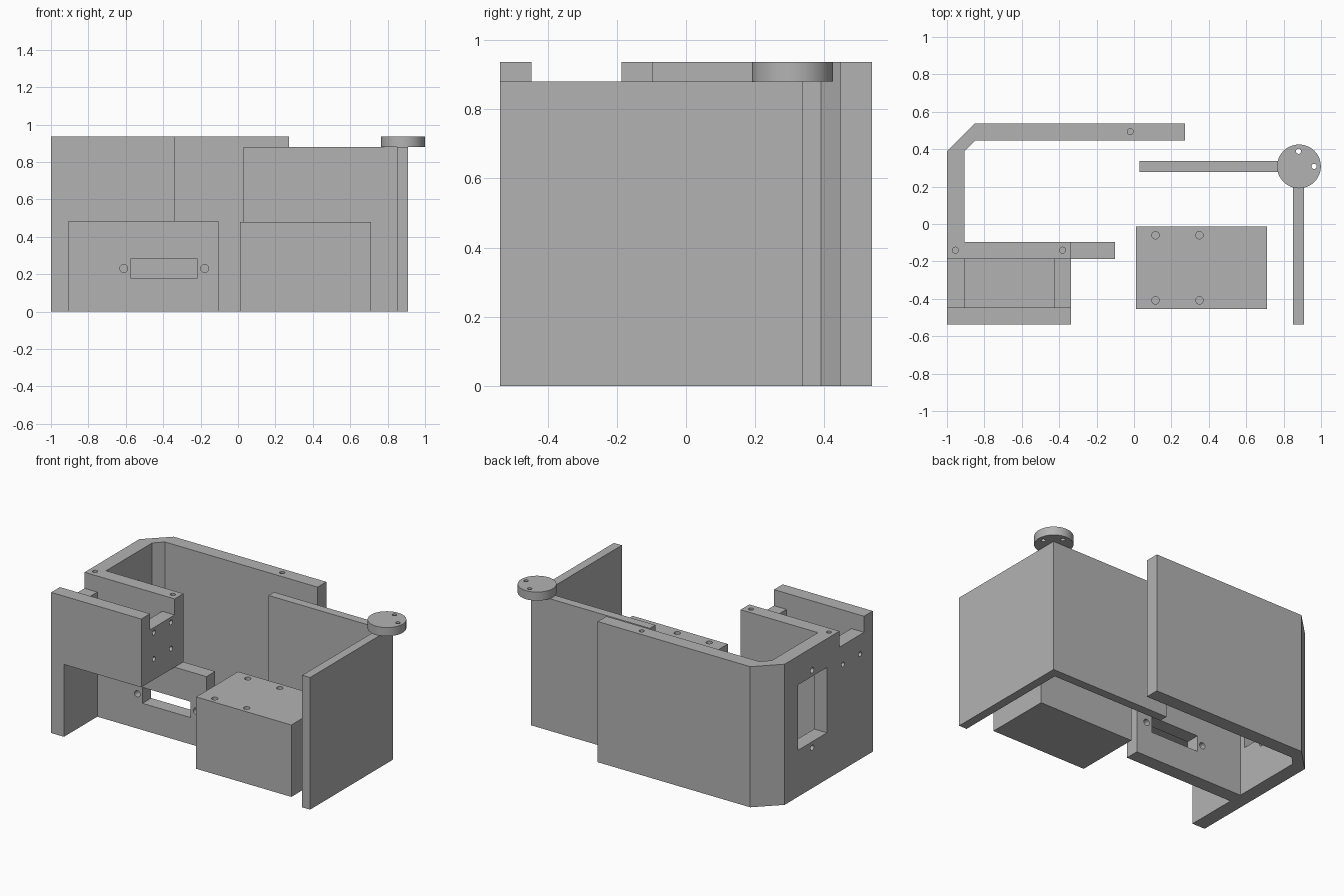
import bpy, bmesh, math

if "Cube" in bpy.data.objects:
    bpy.data.objects.remove(bpy.data.objects["Cube"])

grey = bpy.data.materials.new("plain_grey")
grey.diffuse_color = (0.45, 0.45, 0.45, 1)
grey.use_nodes = True
grey.node_tree.nodes["Principled BSDF"].inputs["Base Color"].default_value = grey.diffuse_color


def prism(name, pts, z0, z1):
    """Extrude a plan outline from z0 to z1."""
    bm = bmesh.new()
    face = bm.faces.new([bm.verts.new((x, y, z0)) for x, y in pts])
    top = bmesh.ops.extrude_face_region(bm, geom=[face])["geom"]
    bmesh.ops.translate(bm, vec=(0, 0, z1 - z0),
                        verts=[v for v in top if isinstance(v, bmesh.types.BMVert)])
    bmesh.ops.recalc_face_normals(bm, faces=bm.faces)
    me = bpy.data.meshes.new(name)
    bm.to_mesh(me)
    bm.free()
    me.materials.append(grey)
    ob = bpy.data.objects.new(name, me)
    bpy.context.collection.objects.link(ob)
    return ob


def box(name, x, y, z):
    return prism(name, [(x[0], y[0]), (x[1], y[0]), (x[1], y[1]), (x[0], y[1])], *z)


def rod(name, axis, centre, r, length, n=24):
    pts = [(r * math.cos(2 * math.pi * i / n), r * math.sin(2 * math.pi * i / n)) for i in range(n)]
    ob = prism(name, pts, -length / 2, length / 2)
    ob.rotation_euler = {"x": (0, math.pi / 2, 0), "y": (math.pi / 2, 0, 0), "z": (0, 0, 0)}[axis]
    ob.location = centre
    return ob


def cut(target, cutter):
    """Subtract a cutter, then discard it."""
    bpy.context.view_layer.update()
    bpy.context.view_layer.objects.active = target
    mod = target.modifiers.new("cut", "BOOLEAN")
    mod.operation, mod.solver, mod.object = "DIFFERENCE", "EXACT", cutter
    bpy.ops.object.modifier_apply(modifier=mod.name)
    bpy.data.objects.remove(cutter)


def smooth(ob):
    bpy.ops.object.select_all(action="DESELECT")
    ob.select_set(True)
    bpy.context.view_layer.objects.active = ob
    bpy.ops.object.shade_smooth_by_angle(angle=math.radians(30))


TOP, MID = 0.937, 0.482

# housing: full-height plan outline, chamfered at the back left corner
housing = prism("housing", [
    (-1, -.538), (-.336, -.538), (-.336, -.187), (-.102, -.187), (-.102, -.095), (-.906, -.095),
    (-.906, .39), (-.85, .446), (.274, .446), (.274, .538), (-.85, .538), (-1, .39)], 0, TOP)

# clearance under the pocket, low step of the inner wall, pocket, side notches
cut(housing, box("under", (-.906, 0), (-.7, -.187), (-.1, MID)))
cut(housing, box("step", (-.336, 0), (-.3, 0), (MID, 1.1)))
cut(housing, box("pocket", (-.906, -.428), (-.446, -.187), (.574, 1.1)))
cut(housing, box("notch", (-1.1, -.2), (-.446, -.187), (.83, 1.1)))

# slot in the inner wall and window in the left wall, each with two screw holes
cut(housing, box("slot", (-.573, -.218), (-.25, -.05), (.178, .284)))
cut(housing, box("window", (-1.1, -.8), (-.055, .25), (.31, .745)))
for x in (-.611, -.178):
    cut(housing, rod("hole", "y", (x, -.14, .231), .021, .2))
for z in (.27, .785):
    cut(housing, rod("hole", "x", (-.95, .1, z), .018, .2))

# screw holes through the pocket sides
for y in (-.405, -.225):
    cut(housing, rod("hole", "x", (-.95, y, .70), .016, .16))
    for z in (.62, .795):
        cut(housing, rod("hole", "x", (-.38, y, z), .016, .16))

# blind holes in the top rim
for x, y in ((-.955, -.14), (-.382, -.14), (-.02, .494)):
    cut(housing, rod("hole", "z", (x, y, TOP), .016, .2))
smooth(housing)

# solid block with four blind holes
block = box("block", (.01, .711), (-.454, -.013), (0, MID - .003))
for x in (.115, .35):
    for y in (-.408, -.06):
        cut(block, rod("hole", "z", (x, y, MID), .02, .2))
smooth(block)

# L-shaped cover
cover = prism("cover", [(.85, -.538), (.908, -.538), (.908, .337), (.03, .337),
                        (.03, .279), (.85, .279)], 0, .88)

# round pivot cap with two through holes
cap = rod("pivot_cap", "z", (.882, .308, (.88 + TOP) / 2), .117, TOP - .88, 64)
for x, y in ((.88, .389), (.963, .308)):
    cut(cap, rod("hole", "z", (x, y, .91), .014, .2))
smooth(cap)
